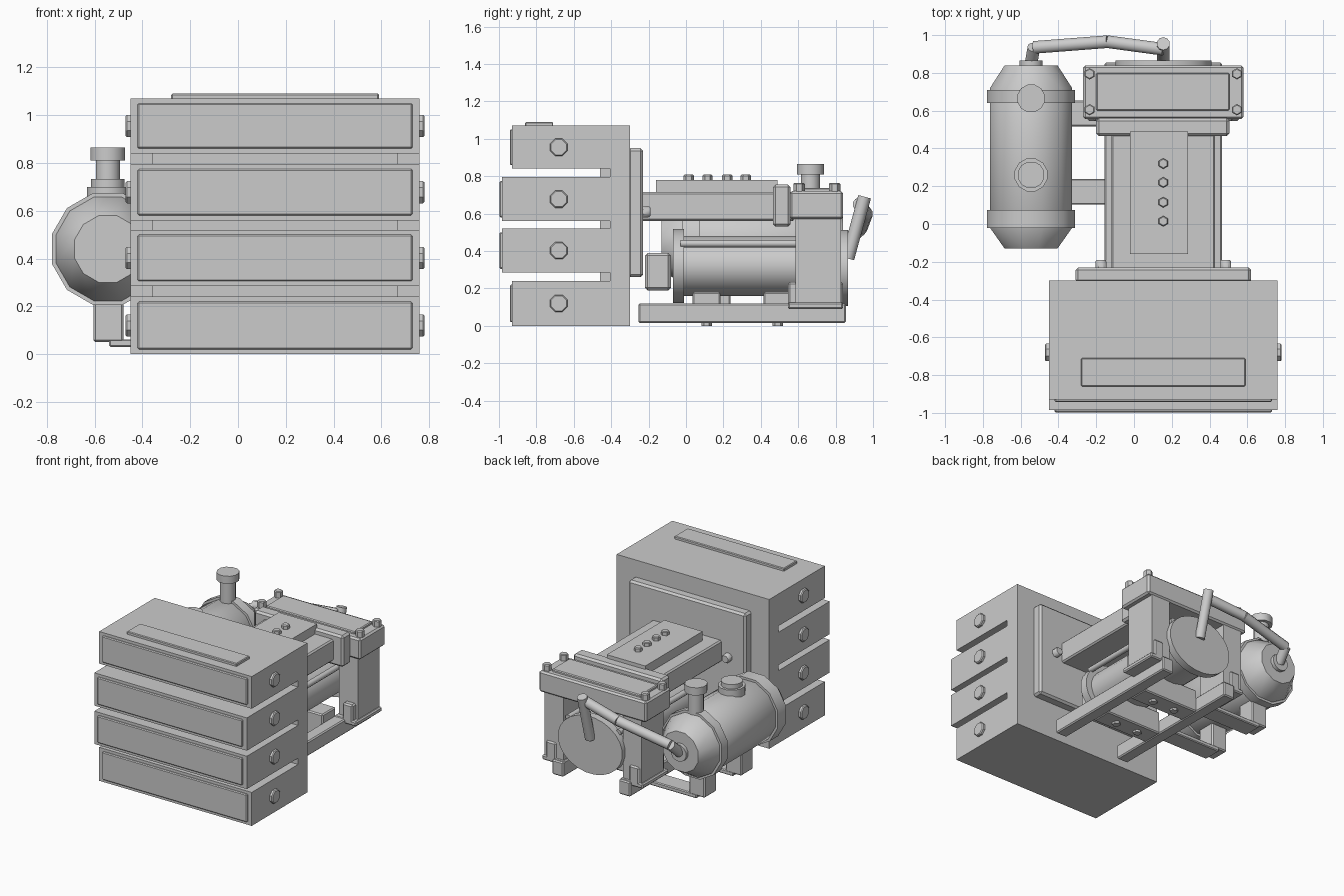
import bpy, bmesh, math
from mathutils import Vector

if "Cube" in bpy.data.objects:
    bpy.data.objects.remove(bpy.data.objects["Cube"])

CX = 0.155   # centre line of the machine
TX, TZ = -0.545, 0.44   # tank axis

grey = bpy.data.materials.new("machine grey")
grey.diffuse_color = (0.6, 0.6, 0.6, 1)
grey.use_nodes = True
grey.node_tree.nodes["Principled BSDF"].inputs["Base Color"].default_value = grey.diffuse_color


def finish(name, bm, smooth=False):
    me = bpy.data.meshes.new(name)
    bmesh.ops.recalc_face_normals(bm, faces=bm.faces)
    bm.to_mesh(me)
    bm.free()
    ob = bpy.data.objects.new(name, me)
    bpy.context.collection.objects.link(ob)
    me.materials.append(grey)
    if smooth:
        bpy.context.view_layer.objects.active = ob
        ob.select_set(True)
        bpy.ops.object.shade_smooth_by_angle(angle=math.radians(40))
        ob.select_set(False)
    return ob


def box(name, x, y, z, bevel=0.0):
    bm = bmesh.new()
    bmesh.ops.create_cube(bm, size=1)
    for v in bm.verts:
        for i, (a, b) in enumerate((x, y, z)):
            v.co[i] = (a + b) / 2 + v.co[i] * (b - a)
    if bevel:
        bmesh.ops.bevel(bm, geom=bm.edges[:], offset=bevel, segments=1, affect='EDGES')
    return finish(name, bm)


def lathe(name, profile, centre, axis, sides=12, squash=1.0, smooth=True):
    """Solid of rings (distance along axis, radius); squash scales the x radius."""
    bm = bmesh.new()
    rings = []
    for d, r in profile:
        ring = []
        for i in range(sides):
            a = 2 * math.pi * (i + 0.5) / sides
            u, w = r * math.cos(a), r * math.sin(a)
            p = {'X': (d, u, w), 'Y': (u * squash, d, w), 'Z': (u, w, d)}[axis]
            ring.append(bm.verts.new(Vector(p) + Vector(centre)))
        rings.append(ring)
    for a, b in zip(rings, rings[1:]):
        for i in range(sides):
            j = (i + 1) % sides
            bm.faces.new((a[i], a[j], b[j], b[i]))
    bm.faces.new(rings[0])
    bm.faces.new(rings[-1])
    return finish(name, bm, smooth)


def rod(name, p, q, r, sides=10):
    p, q = Vector(p), Vector(q)
    bm = bmesh.new()
    bmesh.ops.create_cone(bm, cap_ends=True, segments=sides, radius1=r, radius2=r,
                          depth=(q - p).length)
    rot = (q - p).to_track_quat('Z', 'Y').to_matrix().to_4x4()
    bmesh.ops.transform(bm, matrix=rot, verts=bm.verts)
    bmesh.ops.translate(bm, vec=(p + q) / 2, verts=bm.verts)
    return finish(name, bm, True)


def bolt(name, x, y, z0, z1, r=0.028):
    lathe(name, [(z0, r), (z1 - 0.006, r), (z1, r * 0.8)], (x, y, 0), 'Z', 6, smooth=False)


# Main block: four stacked slabs on a core and back plate
box("back_plate", (-0.45, 0.76), (-0.405, -0.30), (0, 1.07))
box("block_core", (-0.36, 0.67), (-0.46, -0.40), (0.1, 1.0))
for z0, z1, front in ((0, 0.24, -0.93), (0.285, 0.52, -0.985),
                      (0.56, 0.795, -0.985), (0.84, 1.07, -0.93)):
    box("slab", (-0.45, 0.76), (front, -0.40), (z0, z1))
    box("slab_front_panel", (-0.42, 0.73), (front - 0.012, front + 0.01),
        (z0 + 0.02, z1 - 0.02), 0.006)
    zc = (z0 + z1) / 2
    for s in (-1, 1):
        lathe("side_knob", [(0.55 * s, 0.05), (0.62 * s, 0.05), (0.626 * s, 0.044)],
              (CX, -0.68, zc), 'X', 8, smooth=False)
box("top_strip", (-0.28, 0.59), (-0.86, -0.71), (1.06, 1.09), 0.005)
box("rear_panel", (-0.31, 0.62), (-0.31, -0.23), (0.26, 0.95), 0.014)
for s in (-1, 1):
    lathe("rear_panel_stud", [(-0.24, 0.032), (-0.20, 0.032), (-0.19, 0.025)],
          (CX + 0.33 * s, 0, 0.61), 'Y', 8)

# Upper beam with bolted cover
box("upper_beam", (-0.12, 0.43), (-0.24, 0.58), (0.56, 0.715), 0.01)
box("beam_cover", (-0.02, 0.285), (-0.16, 0.49), (0.70, 0.78))
for y in (0.015, 0.115, 0.22, 0.32):
    bolt("cover_bolt", CX, y, 0.77, 0.808)
box("beam_collar", (-0.2, 0.505), (0.465, 0.56), (0.53, 0.755), 0.014)

# Rear head and its legs
box("head_block", (-0.27, 0.58), (0.555, 0.84), (0.57, 0.72), 0.012)
box("head_lid", (-0.2, 0.505), (0.60, 0.80), (0.71, 0.737), 0.006)
for s in (-1, 1):
    def span(a, b):
        return tuple(sorted((CX + s * a, CX + s * b)))
    for y in (0.605, 0.795):
        bolt("head_bolt", CX + 0.39 * s, y, 0.71, 0.765, 0.03)
    box("head_leg", span(0.235, 0.385), (0.585, 0.83), (0.11, 0.58))
    box("leg_foot", span(0.22, 0.40), (0.545, 0.84), (0.09, 0.125), 0.008)
    for y in (0.575, 0.81):
        box("foot_clamp", span(0.29, 0.37), (y - 0.03, y + 0.03), (0.10, 0.235), 0.01)
    box("base_rail", span(0.22, 0.31), (-0.255, 0.855), (0.015, 0.12), 0.008)
    rod("tie_rod", (CX + 0.2 * s, -0.03, 0.44), (CX + 0.2 * s, 0.83, 0.44), 0.02)

# Horizontal oval cylinder
axis = (CX, 0, 0.32)
lathe("oval_cylinder", [(-0.04, 0.163), (0.83, 0.163)], axis, 'Y', 24, 1.25)
lathe("cylinder_front_flange", [(-0.07, 0.2), (-0.012, 0.2)], axis, 'Y', 24, 1.25)
lathe("cylinder_end_cap", [(0.81, 0.205), (0.865, 0.205)], (CX, 0, 0.31), 'Y', 24, 1.25)
box("front_coupling", (0.03, 0.28), (-0.22, -0.08), (0.19, 0.39), 0.015)
for y in (0.11, 0.49):
    box("cylinder_saddle", (-0.07, 0.38), (y - 0.075, y + 0.075), (0.015, 0.18), 0.008)
    for s in (-1, 1):
        bolt("saddle_bolt", CX + 0.09 * s, y, 0.0, 0.03)

# Side tank with flanges, fittings and feet
lathe("tank", [(-0.13, 0.145), (-0.02, 0.225), (0.72, 0.225), (0.84, 0.145)],
      (TX, 0, TZ), 'Y')
for y0, y1 in ((-0.02, 0.075), (0.64, 0.71)):
    lathe("tank_band", [(y0, 0.225), (y0, 0.242), (y1, 0.242), (y1, 0.225)],
          (TX, 0, TZ), 'Y')
lathe("tank_outlet", [(0.83, 0.062), (0.865, 0.062)], (TX, 0, TZ), 'Y')
lathe("filler_neck", [(0.6, 0.052), (0.81, 0.052), (0.81, 0.075), (0.865, 0.075)],
      (TX, 0.665, 0), 'Z')
lathe("tank_plug", [(0.6, 0.09), (0.70, 0.09), (0.70, 0.072), (0.732, 0.072)],
      (TX, 0.26, 0), 'Z')
for y in (0.17, 0.585):
    box("tank_foot", (-0.605, -0.48), (y - 0.068, y + 0.068), (0.05, 0.28), 0.008)
    box("tank_crossbar", (-0.54, -0.1), (y - 0.068, y + 0.068), (0.03, 0.062), 0.006)

# Bent pipe from cylinder cap to tank
rod("pipe_riser", (CX, 0.865, 0.36), (CX, 0.955, 0.69), 0.035)
path = [(CX, 0.925, 0.65), (-0.14, 0.965, 0.60), (-0.53, 0.935, 0.52), (TX, 0.85, 0.44)]
for p, q in zip(path, path[1:]):
    rod("pipe_section", p, q, 0.035)
